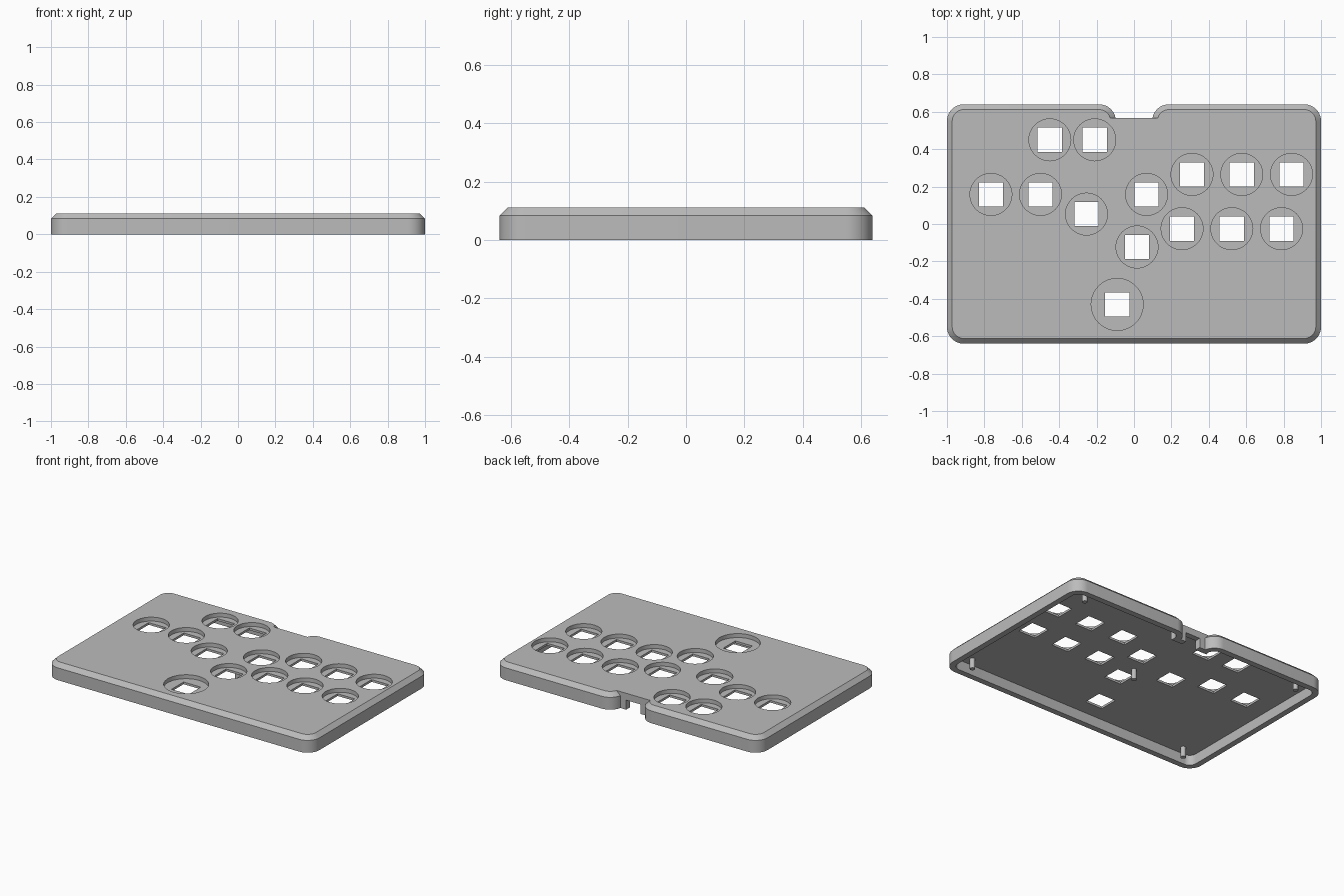
import bpy, bmesh
from math import asin, cos, sin, pi, radians
from mathutils import Matrix

if "Cube" in bpy.data.objects:
    bpy.data.objects.remove(bpy.data.objects["Cube"])

HALF_X, HALF_Y, TOP = 1.0, 0.64, 0.112
RADIUS, CHAMFER, WALL = 0.09, 0.028, 0.04
CEILING, SEAT = 0.07, 0.085          # underside of plate, floor of button recesses
NOTCH_X, NOTCH_Y = 0.187, 0.567      # arc centre and flat of the cable notch

grey = bpy.data.materials.new("case grey")
grey.use_nodes = True
grey.diffuse_color = (0.5, 0.5, 0.5, 1)
grey.node_tree.nodes["Principled BSDF"].inputs["Base Color"].default_value = (0.5, 0.5, 0.5, 1)


def arc(cx, cy, r, start, end, steps=10):
    return [(cx + r * cos(start + (end - start) * i / steps),
             cy + r * sin(start + (end - start) * i / steps)) for i in range(steps + 1)]


def outline(inset, notch_y):
    """Rounded case outline, counter-clockwise, with a notch in the back edge."""
    r, cx, cy = RADIUS - inset, HALF_X - RADIUS, HALF_Y - RADIUS
    dip = asin((notch_y - cy) / r)
    return (arc(cx, -cy, r, -pi / 2, 0) + arc(cx, cy, r, 0, pi / 2)
            + arc(NOTCH_X, cy, r, pi / 2, pi - dip) + arc(-NOTCH_X, cy, r, dip, pi / 2)
            + arc(-cx, cy, r, pi / 2, pi) + arc(-cx, -cy, r, pi, 1.5 * pi))


def make_object(name, bm):
    bmesh.ops.recalc_face_normals(bm, faces=bm.faces)
    mesh = bpy.data.meshes.new(name)
    bm.to_mesh(mesh)
    bm.free()
    mesh.materials.append(grey)
    obj = bpy.data.objects.new(name, mesh)
    bpy.context.collection.objects.link(obj)
    return obj


def loft(name, layers):
    """Closed solid through (outline, height) layers."""
    bm = bmesh.new()
    rings = [[bm.verts.new((x, y, z)) for x, y in pts] for pts, z in layers]
    for low, high in zip(rings, rings[1:]):
        for i in range(len(low)):
            j = (i + 1) % len(low)
            bm.faces.new((low[i], low[j], high[j], high[i]))
    bm.faces.new(rings[0])
    bm.faces.new(rings[-1])
    return make_object(name, bm)


def add_cylinder(bm, x, y, r, z0, z1, sides):
    bmesh.ops.create_cone(bm, cap_ends=True, segments=sides, radius1=r, radius2=r, depth=z1 - z0,
                          matrix=Matrix.Translation((x, y, (z0 + z1) / 2)))


def add_box(bm, x, y, z, sx, sy, sz):
    bmesh.ops.create_cube(bm, size=1, matrix=Matrix.Translation((x, y, z)) @ Matrix.Diagonal((sx, sy, sz, 1)))


def cut(target, cutter):
    mod = target.modifiers.new("cut", 'BOOLEAN')
    mod.operation, mod.solver, mod.object = 'DIFFERENCE', 'EXACT', cutter
    bpy.context.view_layer.update()
    mesh = bpy.data.meshes.new_from_object(target.evaluated_get(bpy.context.evaluated_depsgraph_get()))
    target.modifiers.clear()
    target.data = mesh
    bpy.data.objects.remove(cutter)


# Case body with chamfered top edge, hollowed from below
case = loft("case_shell", [(outline(0, NOTCH_Y), 0), (outline(0, NOTCH_Y), TOP - CHAMFER),
                           (outline(CHAMFER, NOTCH_Y), TOP)])
inner = outline(WALL, NOTCH_Y - WALL)
cut(case, loft("cavity_cutter", [(inner, -0.1), (inner, CEILING)]))

# Button recesses with square switch holes
small = [(-0.45, 0.45), (-0.21, 0.45), (-0.765, 0.158), (-0.5, 0.158), (-0.254, 0.053),
         (0.067, 0.158), (0.016, -0.123)]
small += [(0.31 + 0.266 * i, 0.265) for i in range(3)]
small += [(0.257 + 0.266 * i, -0.025) for i in range(3)]
buttons = [(x, y, 0.112) for x, y in small] + [(-0.09, -0.43, 0.139)]
recesses, holes = bmesh.new(), bmesh.new()
for x, y, r in buttons:
    add_cylinder(recesses, x, y, r, SEAT, 0.2, 48)
    add_box(holes, x, y, 0.08, 0.13, 0.13, 0.1)
# Cable opening through the recessed back wall
add_box(holes, 0, NOTCH_Y - 0.02, 0, 0.11, 0.1, 0.13)
cut(case, make_object("recess_cutter", recesses))
cut(case, make_object("hole_cutter", holes))

# Screw posts under the plate
posts = bmesh.new()
for x, y in [(0, 0)] + [(sx * 0.85, sy * 0.54) for sx in (-1, 1) for sy in (-1, 1)]:
    add_cylinder(posts, x, y, 0.017, 0, CEILING + 0.005, 20)
post_obj = make_object("screw_posts", posts)

bpy.ops.object.select_all(action='DESELECT')
for obj in (case, post_obj):
    obj.select_set(True)
    bpy.context.view_layer.objects.active = obj
bpy.ops.object.shade_smooth_by_angle(angle=radians(30))
